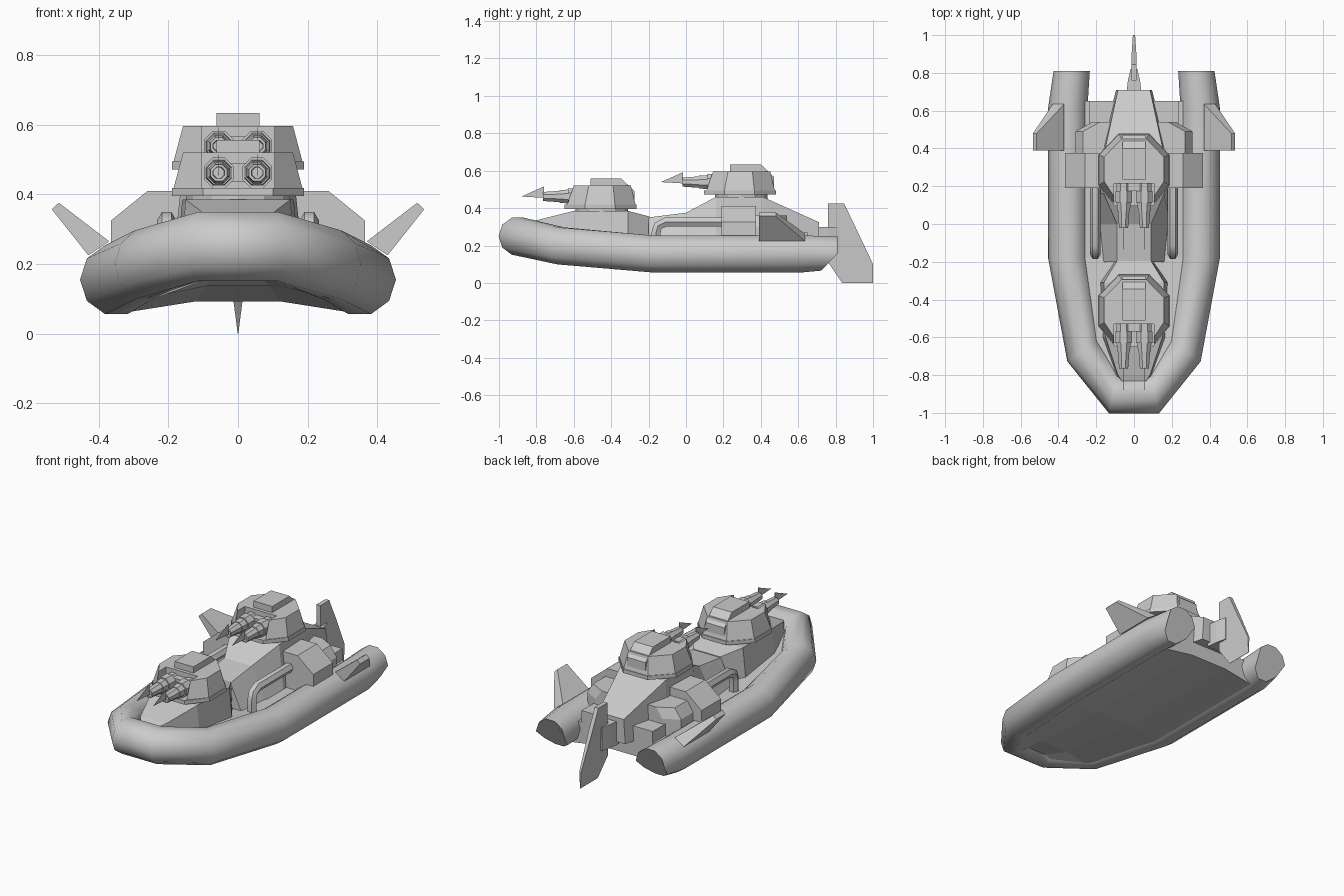
import bpy, bmesh
from math import cos, sin, pi, radians

if "Cube" in bpy.data.objects:
    bpy.data.objects.remove(bpy.data.objects["Cube"])


def loft(name, rings, smooth=None):
    """Skin a list of equal-length rings and cap both ends."""
    bm = bmesh.new()
    vr = [[bm.verts.new(p) for p in r] for r in rings]
    n = len(vr[0])
    for a, b in zip(vr, vr[1:]):
        for i in range(n):
            j = (i + 1) % n
            bm.faces.new((a[i], a[j], b[j], b[i]))
    bm.faces.new(vr[0])
    bm.faces.new(vr[-1])
    bmesh.ops.recalc_face_normals(bm, faces=bm.faces)
    me = bpy.data.meshes.new(name)
    bm.to_mesh(me)
    bm.free()
    ob = bpy.data.objects.new(name, me)
    bpy.context.collection.objects.link(ob)
    if smooth:
        bpy.ops.object.select_all(action='DESELECT')
        ob.select_set(True)
        bpy.context.view_layer.objects.active = ob
        bpy.ops.object.shade_smooth_by_angle(angle=radians(smooth))
    return ob


def flip(rings):
    return [[(-x, y, z) for x, y, z in r] for r in rings]


def pair(name, rings, smooth=None):
    loft(name + "_left", rings, smooth)
    loft(name + "_right", flip(rings), smooth)


def box(x0, x1, y0, y1, z0, z1):
    return [[(x0, y0, z), (x1, y0, z), (x1, y1, z), (x0, y1, z)] for z in (z0, z1)]


def extrude_x(profile, x0, x1):
    return [[(x, y, z) for y, z in profile] for x in (x0, x1)]


def sym(pts):
    """Complete a right-hand half outline with its mirror."""
    return pts + [(-x, y) for x, y in reversed(pts)]


# Inflated hull tube: half path of (x, y, z, outward normal x, y, radius)
R = 0.104
path = [(.33, .81, .157, 1, 0, .096), (.35, .62, .155, 1, 0, R), (.35, -.18, .155, 1, -.04, R),
        (.27, -.67, .198, .80, -.55, R), (.11, -.90, .25, .22, -.98, R)]
rings = []
for side in (1, -1):
    part = []
    for k, (x, y, z, nx, ny, r) in enumerate(path):
        ring = []
        for i in range(10):
            c, s = r * cos(i * pi / 5), r * sin(i * pi / 5)
            dy = min(0, s) * .95 if k == 0 else 0    # slanted stern cut
            ring.append((side * (x + nx * c), y + ny * c + dy, z + s))
        part.append(ring)
    rings += part if side == 1 else part[::-1]
loft("hull_tube", rings, 50)

# Deck and underside with a shallow raised centre
rings = []
for y, w, zb, zt in [(.65, .34, .058, .20), (-.18, .34, .058, .20), (-.69, .26, .102, .25), (-.92, .10, .155, .30)]:
    rings.append([(x, y, z) for x, z in sym([(.35 * w, zb + .035), (w, zb), (w, zt)])])
loft("deck_floor", rings)


# Deck houses: stations of (y, bottom half width, top half width, top z)
def house(name, stations):
    loft(name, [[(b, y, .18), (t, y, z), (-t, y, z), (-b, y, .18)] for y, b, t, z in stations])


house("front_house", [(-.83, .085, .065, .325), (-.80, .10, .085, .335), (-.60, .17, .15, .385),
                      (-.31, .18, .16, .385), (-.195, .10, .09, .355)])
house("rear_house", [(-.20, .17, .09, .35), (0, .19, .09, .375), (.16, .19, .16, .46),
                     (.41, .17, .15, .46), (.71, .095, .085, .325)])

# Side machinery boxes, lower chamfered housing and stern lockers
pair("side_box", [[(x, y, z) for x, z in [(.15, .18), (.365, .20), (.365, .325), (.26, .41), (.15, .41)]]
                  for y in (.19, .375)])
pair("side_housing", [[(0.05, .37, z), (.31 - d, .37, z), (.31 - d, .49, z), (.22 - d, .54, z), (.05, .54, z)]
                      for z, d in ((.18, 0), (.30, 0), (.36, .04))])
pair("stern_locker", box(.05, .235, .50, .65, .10, .27))

# Exhaust pipes
for s, nm in ((1, "left"), (-1, "right")):
    cu = bpy.data.curves.new("exhaust_pipe_" + nm, 'CURVE')
    cu.dimensions = '3D'
    cu.bevel_depth = .028
    cu.bevel_resolution = 1
    cu.use_fill_caps = True
    pts = [(.21, .325), (-.11, .325), (-.15, .305), (-.16, .27), (-.16, .19)]
    sp = cu.splines.new('POLY')
    sp.points.add(len(pts) - 1)
    for p, (y, z) in zip(sp.points, pts):
        p.co = (s * .205, y, z, 1)
    ob = bpy.data.objects.new("exhaust_pipe_" + nm, cu)
    bpy.context.collection.objects.link(ob)
    bpy.ops.object.select_all(action='DESELECT')
    ob.select_set(True)
    bpy.context.view_layer.objects.active = ob
    bpy.ops.object.convert(target='MESH')
    bpy.ops.object.shade_smooth_by_angle(angle=radians(50))

# Tilted stabiliser fins
pair("side_fin", [[(.37, .39, .265), (.37, .635, .265), (.43, .635, .225), (.43, .39, .225)],
                  [(.515, .39, .376), (.515, .48, .376), (.535, .48, .357), (.535, .39, .357)]])

# Rudder: thin blade narrowing toward its tip and trailing edge
outline = [(.76, .425), (.845, .425), (.91, .29), (1.0, .10), (1.0, 0), (.835, 0), (.76, .11)]
thick = [.014, .012, .012, .006, .001, .001, .015]
loft("rudder", [[(s * t, y, z) for (y, z), t in zip(outline, thick)] for s in (1, -1)])
loft("rudder_mount", [[(w, y, .16), (w, y, .30), (-w, y, .30), (-w, y, .16)]
                      for y, w in ((.69, .04), (.76, .032), (.82, .018))])


# Twin-gun turret, described at the front position and shifted by (oy, oz)
def turret(name, oy, oz):
    def put(part, rings, smooth=None):
        return loft(name + "_" + part, [[(x, y + oy, z + oz) for x, y, z in r] for r in rings], smooth)

    put("ring", [[(.15 * cos(a * pi / 6), -.45 + .14 * sin(a * pi / 6), z) for a in range(12)]
                 for z in (.37, .40)])
    # octagonal chin plate and gun-notched shell
    chin = sym([(.08, -.265), (.19, -.38), (.19, -.54), (.10, -.65)])
    put("chin", [[(x, y, z) for x, y in chin] for z in (.395, .418)])
    low = sym([(.08, -.27), (.185, -.38), (.185, -.54), (.105, -.635), (.105, -.53)])
    top = sym([(.065, -.295), (.158, -.39), (.158, -.52), (.105, -.60), (.105, -.53)])
    put("shell", [[(x, y, .418) for x, y in low], [(x, y, .52) for x, y in top]])
    put("roof_box", extrude_x([(-.51, .51), (-.51, .557), (-.345, .557), (-.275, .49), (-.275, .41),
                               (-.34, .41)], -.062, .062))
    put("gun_mantlet", box(-.08, .08, -.57, -.52, .435, .49))
    # barrels and pointed muzzle plates
    prof = [(-.53, .04), (-.57, .04), (-.57, .047), (-.63, .047), (-.63, .04), (-.675, .037),
            (-.675, .033), (-.765, .026), (-.765, .018), (-.72, .016)]
    for x, nm in ((.055, "left"), (-.055, "right")):
        put("barrel_" + nm, [[(x + r * cos((i + .5) * pi / 4), y, .462 + r * sin((i + .5) * pi / 4))
                              for i in range(8)] for y, r in prof])
        put("muzzle_plate_" + nm, extrude_x([(-.88, .462), (-.76, .515), (-.76, .455)], x - .001, x + .001))


turret("front_turret", 0, 0)
turret("rear_turret", .745, .077)
